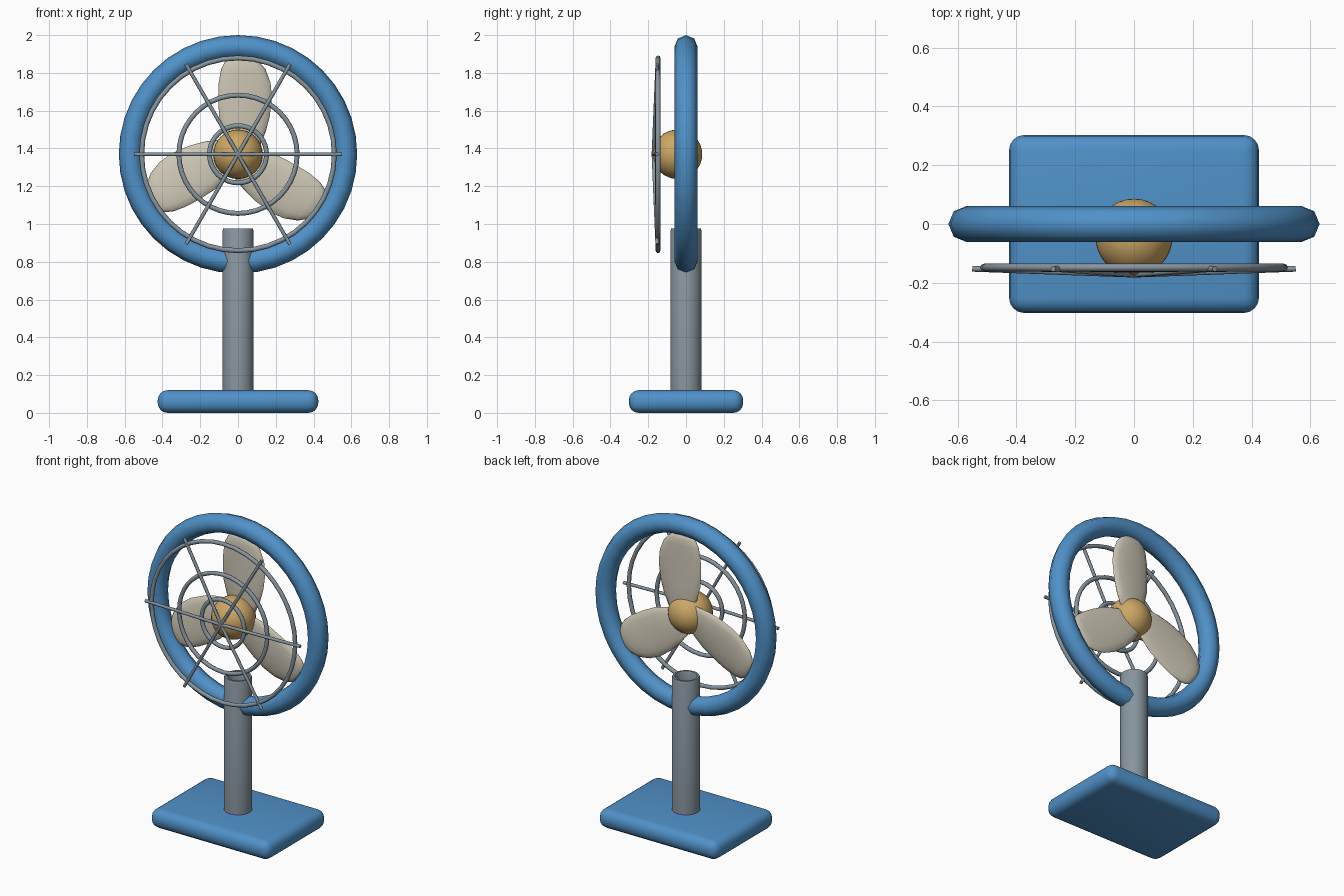
import bpy, bmesh, math
from mathutils import Vector, Matrix

if "Cube" in bpy.data.objects:
    bpy.data.objects.remove(bpy.data.objects["Cube"])

CZ = 1.369  # height of the fan axis


def material(name, rgb):
    m = bpy.data.materials.new(name)
    m.diffuse_color = (*rgb, 1)
    m.use_nodes = True
    m.node_tree.nodes["Principled BSDF"].inputs["Base Color"].default_value = m.diffuse_color
    return m


blue = material("blue", (0.08, 0.285, 0.58))
grey = material("grey", (0.245, 0.30, 0.345))
cream = material("cream", (0.62, 0.575, 0.47))
gold = material("gold", (0.61, 0.39, 0.13))


def finish(ob, name, mat, angle=40):
    ob.name = name
    ob.data.materials.append(mat)
    bpy.ops.object.select_all(action='DESELECT')
    ob.select_set(True)
    bpy.context.view_layer.objects.active = ob
    bpy.ops.object.shade_smooth_by_angle(angle=math.radians(angle))
    return ob


def from_bmesh(bm, name, mat, angle=40):
    bmesh.ops.recalc_face_normals(bm, faces=bm.faces)
    me = bpy.data.meshes.new(name)
    bm.to_mesh(me)
    bm.free()
    ob = bpy.data.objects.new(name, me)
    bpy.context.collection.objects.link(ob)
    return finish(ob, name, mat, angle)


def ring(name, major, minor, y, mat, segs, sides):
    bpy.ops.mesh.primitive_torus_add(major_radius=major, minor_radius=minor,
                                     major_segments=segs, minor_segments=sides,
                                     location=(0, y, CZ), rotation=(math.pi / 2, 0, 0))
    return finish(bpy.context.object, name, mat, 80)


def rod(name, a, b, r, mat):
    a, b = Vector(a), Vector(b)
    d = b - a
    bpy.ops.mesh.primitive_cylinder_add(radius=r, depth=d.length, vertices=8,
                                        location=(a + b) / 2,
                                        rotation=d.to_track_quat('Z', 'Y').to_euler())
    return finish(bpy.context.object, name, mat, 60)


# Rounded base slab
bm = bmesh.new()
bmesh.ops.create_cube(bm, size=1, matrix=Matrix.Translation((0, 0, 0.0625))
                      @ Matrix.Diagonal((0.85, 0.605, 0.12, 1)))
bmesh.ops.translate(bm, verts=bm.verts, vec=(0, 0, -0.0025))
bmesh.ops.bevel(bm, geom=bm.edges[:], offset=0.052, offset_type='OFFSET',
                segments=4, profile=0.5, affect='EDGES')
from_bmesh(bm, "base", blue)

# Pole: lathed tube with a recessed top
bm = bmesh.new()
profile = [(0.082, 0.08), (0.082, 0.965), (0.078, 0.976), (0.066, 0.976),
           (0.062, 0.966), (0.062, 0.90), (0, 0.90)]
vs = [bm.verts.new((r, 0, z)) for r, z in profile]
es = [bm.edges.new(p) for p in zip(vs, vs[1:])]
bmesh.ops.spin(bm, geom=vs + es, cent=(0, 0, 0), axis=(0, 0, 1),
               angle=2 * math.pi, steps=32)
bmesh.ops.remove_doubles(bm, verts=bm.verts, dist=0.0001)
from_bmesh(bm, "pole", grey, 50)

# Outer housing ring
ring("housing_ring", 0.57, 0.061, 0, blue, 40, 8)

# Hub
bpy.ops.mesh.primitive_uv_sphere_add(radius=0.131, segments=32, ring_count=16,
                                     location=(0, -0.045, CZ), rotation=(math.pi / 2, 0, 0))
finish(bpy.context.object, "hub", gold)

# Blades: lens sections (radius, left edge, right edge) lofted outward
SECTIONS = [(0.03, -0.05, 0.11), (0.12, -0.08, 0.147), (0.2, -0.1, 0.168),
            (0.3, -0.105, 0.18), (0.38, -0.102, 0.172), (0.45, -0.09, 0.145),
            (0.49, -0.07, 0.112), (0.513, -0.04, 0.075), (0.522, 0.0, 0.035)]
N = 16
for i in range(3):
    bm = bmesh.new()
    loops = []
    for r, left, right in SECTIONS:
        mid, half = (left + right) / 2, (right - left) / 2
        thick = 0.025 * min(1, half / 0.1)
        loops.append([bm.verts.new((mid + half * math.cos(t), 0.008 + thick * math.sin(t)
                                    + 0.08 * half * math.cos(t), r))
                      for t in (2 * math.pi * k / N for k in range(N))])
    for a, b in zip(loops, loops[1:]):
        for k in range(N):
            bm.faces.new((a[k], a[(k + 1) % N], b[(k + 1) % N], b[k]))
    bm.faces.new(loops[0])
    bm.faces.new(loops[-1])
    bm.transform(Matrix.Translation((0, 0, CZ))
                 @ Matrix.Rotation(2 * math.pi * i / 3, 4, 'Y'))
    from_bmesh(bm, f"blade_{i + 1}", cream, 80)

# Front grille: three rings and six slightly dished spokes
for name, major, y in (("outer", 0.51, -0.148), ("middle", 0.313, -0.15), ("inner", 0.151, -0.152)):
    ring(f"grille_{name}_ring", major, 0.013, y, grey, 40, 8)
for i in range(6):
    a = math.pi * i / 3
    rod(f"grille_spoke_{i + 1}", (0, -0.172, CZ),
        (0.55 * math.cos(a), -0.152, CZ + 0.55 * math.sin(a)), 0.01, grey)
